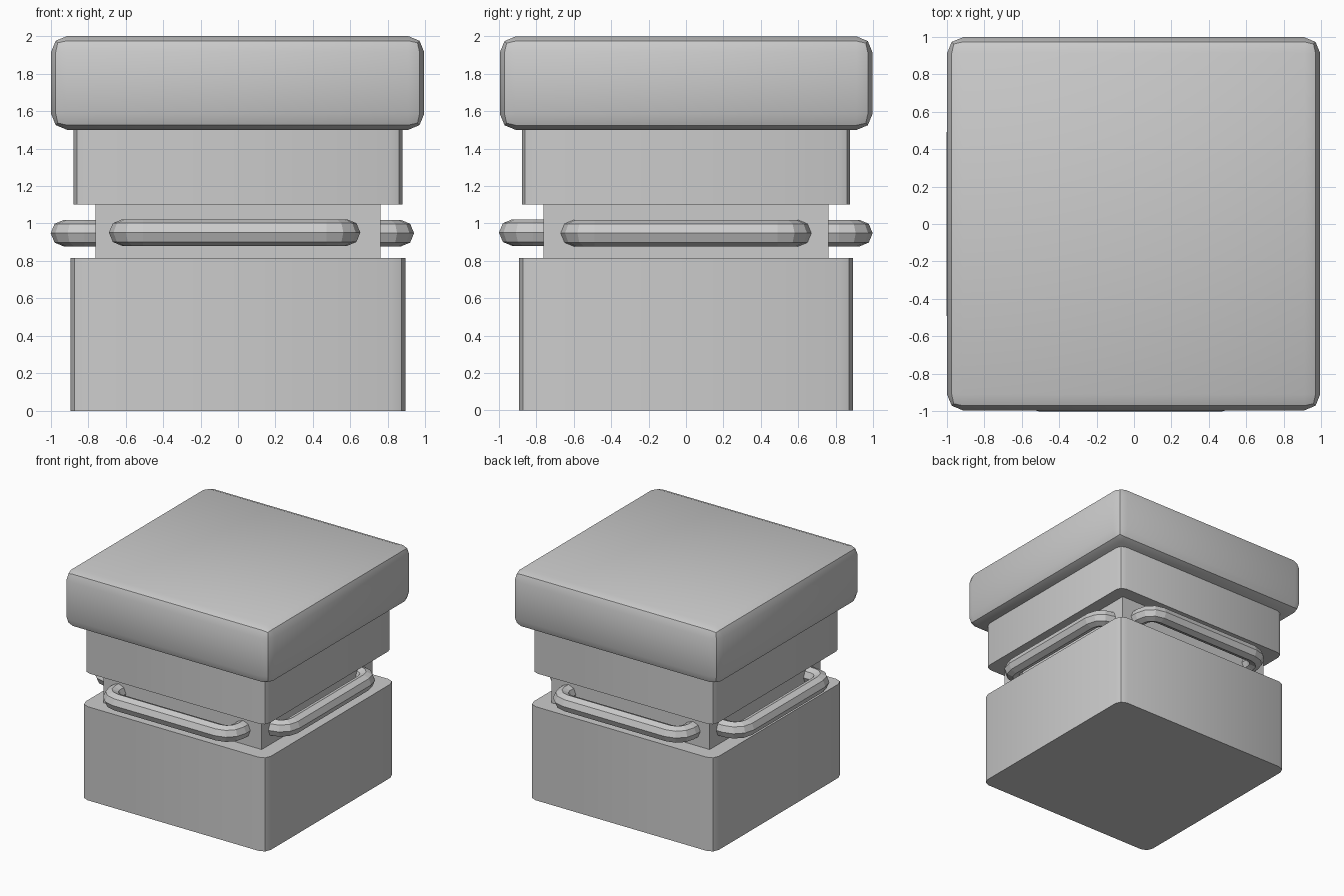
import bpy, bmesh
from math import sin, cos, pi, radians
from mathutils import Vector, Matrix

if "Cube" in bpy.data.objects:
    bpy.data.objects.remove(bpy.data.objects["Cube"])


def block(name, half, z0, z1, bevel=0.0, vertical_only=False, centre=(0, 0)):
    """Box between two heights, with rounded edges."""
    bm = bmesh.new()
    bmesh.ops.create_cube(bm, size=1)
    for v in bm.verts:
        v.co = (centre[0] + v.co.x * half * 2, centre[1] + v.co.y * half * 2,
                z0 + (v.co.z + 0.5) * (z1 - z0))
    if bevel:
        edges = [e for e in bm.edges if not vertical_only
                 or abs(e.verts[0].co.z - e.verts[1].co.z) > 0.01]
        bmesh.ops.bevel(bm, geom=edges, offset=bevel, segments=2,
                        profile=0.5, affect='EDGES')
    return finish(name, bm, radians(35))


def finish(name, bm, angle=None):
    bmesh.ops.recalc_face_normals(bm, faces=bm.faces[:])
    mesh = bpy.data.meshes.new(name)
    bm.to_mesh(mesh)
    bm.free()
    ob = bpy.data.objects.new(name, mesh)
    bpy.context.collection.objects.link(ob)
    if angle:
        bpy.ops.object.select_all(action='DESELECT')
        ob.select_set(True)
        bpy.context.view_layer.objects.active = ob
        bpy.ops.object.shade_smooth_by_angle(angle=angle)
    return ob


def handle(name, turn, reach, shift, z, r=0.071, half=0.6, bend=0.11, steps=3):
    """Octagonal bar with bent ends, modelled on the front and turned about z."""
    # Half the path as (x, y, tangent angle), then mirrored
    path = [(half, -0.72, 0.0)]
    for i in range(steps + 1):
        a = pi / 2 * i / steps
        path.append((half - bend + bend * cos(a),
                     -(reach - r - bend) - bend * sin(a), a))
    path += [(-x, y, pi - a) for x, y, a in reversed(path)]
    bm = bmesh.new()
    rings = []
    for x, y, a in path:
        out = Vector((cos(a), -sin(a), 0))
        rings.append([bm.verts.new(Vector((x + shift, y, z))
                      + out * r * cos(k * pi / 4)
                      + Vector((0, 0, r * sin(k * pi / 4)))) for k in range(8)])
    for p, q in zip(rings, rings[1:]):
        for k in range(8):
            bm.faces.new((p[k], p[(k + 1) % 8], q[(k + 1) % 8], q[k]))
    bm.faces.new(rings[0])
    bm.faces.new(rings[-1])
    bmesh.ops.rotate(bm, verts=bm.verts[:], cent=(0, 0, 0),
                     matrix=Matrix.Rotation(turn, 3, 'Z'))
    return finish(name, bm)


# Stacked body
block("base_block", 0.893, 0.0, 0.816, 0.07, True)
block("waist", 0.762, 0.816, 1.10)
block("upper_block", 0.878, 1.10, 1.50, 0.06, True)
block("cap", 0.996, 1.50, 2.0, 0.085, centre=(-0.002, 0.001))

# Four handles around the waist
handle("front_handle", 0, 1.0, -0.018, 0.951)
handle("right_handle", pi / 2, 0.94, 0.0, 0.948)
handle("back_handle", pi, 0.998, 0.0, 0.948)
handle("left_handle", -pi / 2, 1.0, 0.0, 0.948)
